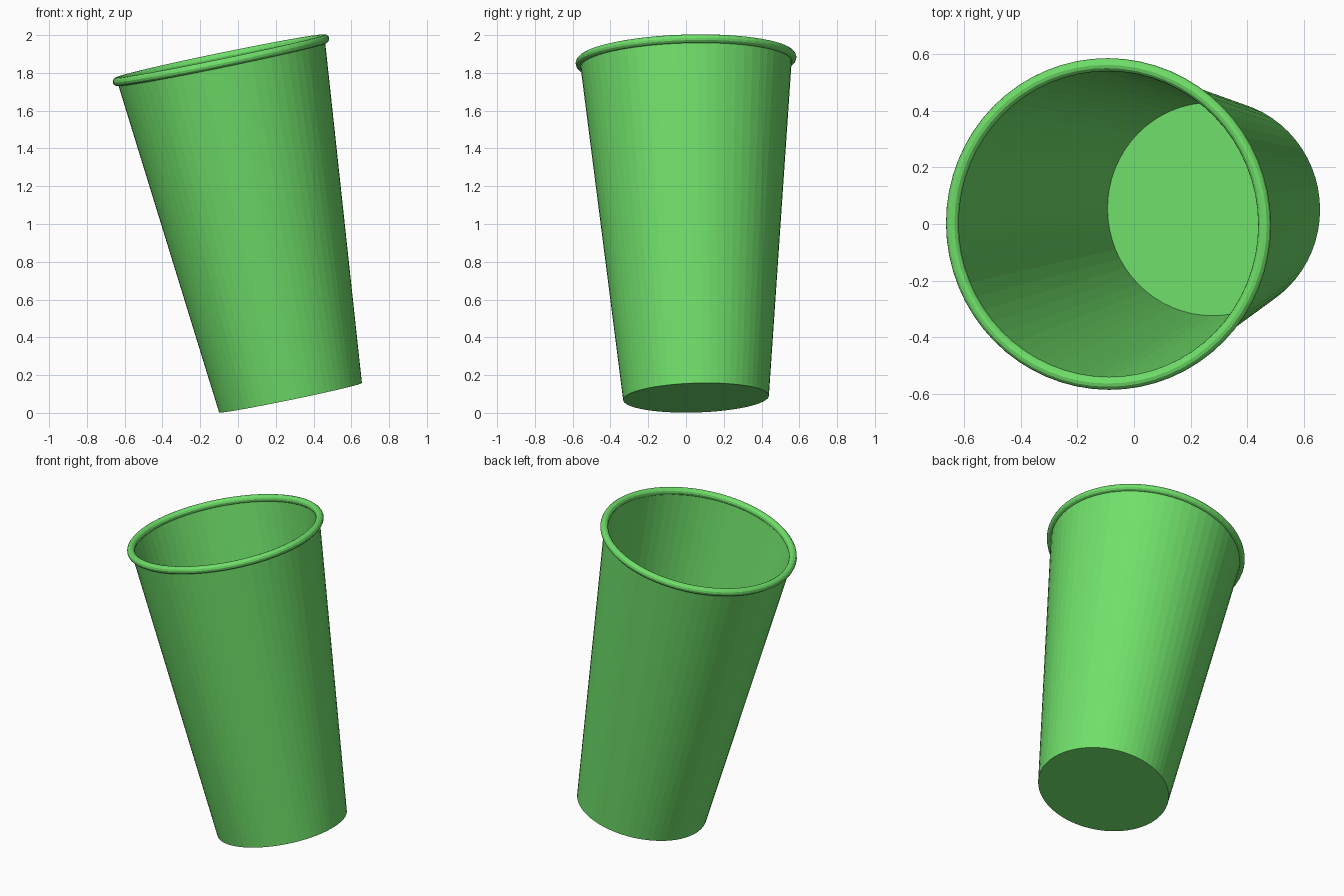
import bpy, bmesh, math
from mathutils import Vector, Matrix

if "Cube" in bpy.data.objects:
    bpy.data.objects.remove(bpy.data.objects["Cube"])

SEG = 64
BASE = Vector((0.278, 0.053, 0.08))     # centre of the underside
TOP = Vector((-0.09, 0.0, 1.867))       # centre of the rim ring
AXIS = TOP - BASE
H = AXIS.length
TILT = Matrix.Translation(BASE) @ Vector((0, 0, 1)).rotation_difference(AXIS).to_matrix().to_4x4()

green = bpy.data.materials.new("green")
green.diffuse_color = (0.162, 0.745, 0.145, 1)
green.use_nodes = True
green.node_tree.nodes["Principled BSDF"].inputs["Base Color"].default_value = green.diffuse_color


def lathe(name, profile, closed):
    """Spin (radius, height) points round the tilted cup axis."""
    bm = bmesh.new()
    rings = []
    for r, z in profile:
        if r == 0:
            rings.append([bm.verts.new((0, 0, z))] * SEG)
        else:
            rings.append([bm.verts.new((r * math.cos(2 * math.pi * i / SEG),
                                        r * math.sin(2 * math.pi * i / SEG), z)) for i in range(SEG)])
    pairs = list(zip(rings, rings[1:])) + ([(rings[-1], rings[0])] if closed else [])
    for a, b in pairs:
        for i in range(SEG):
            j = (i + 1) % SEG
            bm.faces.new(list(dict.fromkeys((a[i], a[j], b[j], b[i]))))
    bmesh.ops.recalc_face_normals(bm, faces=bm.faces)
    bm.transform(TILT)
    mesh = bpy.data.meshes.new(name)
    bm.to_mesh(mesh)
    bm.free()
    mesh.materials.append(green)
    obj = bpy.data.objects.new(name, mesh)
    bpy.context.collection.objects.link(obj)
    return obj


# Thin tapered wall with a floor
lathe("cup_body", [(0, 0), (0.386, 0), (0.561, H), (0.549, H), (0.376, 0.015), (0, 0.015)], False)

# Rolled lip
lathe("rolled_rim", [(0.562 + 0.023 * math.cos(a), H + 0.023 * math.sin(a))
                     for a in (2 * math.pi * k / 12 for k in range(12))], True)
